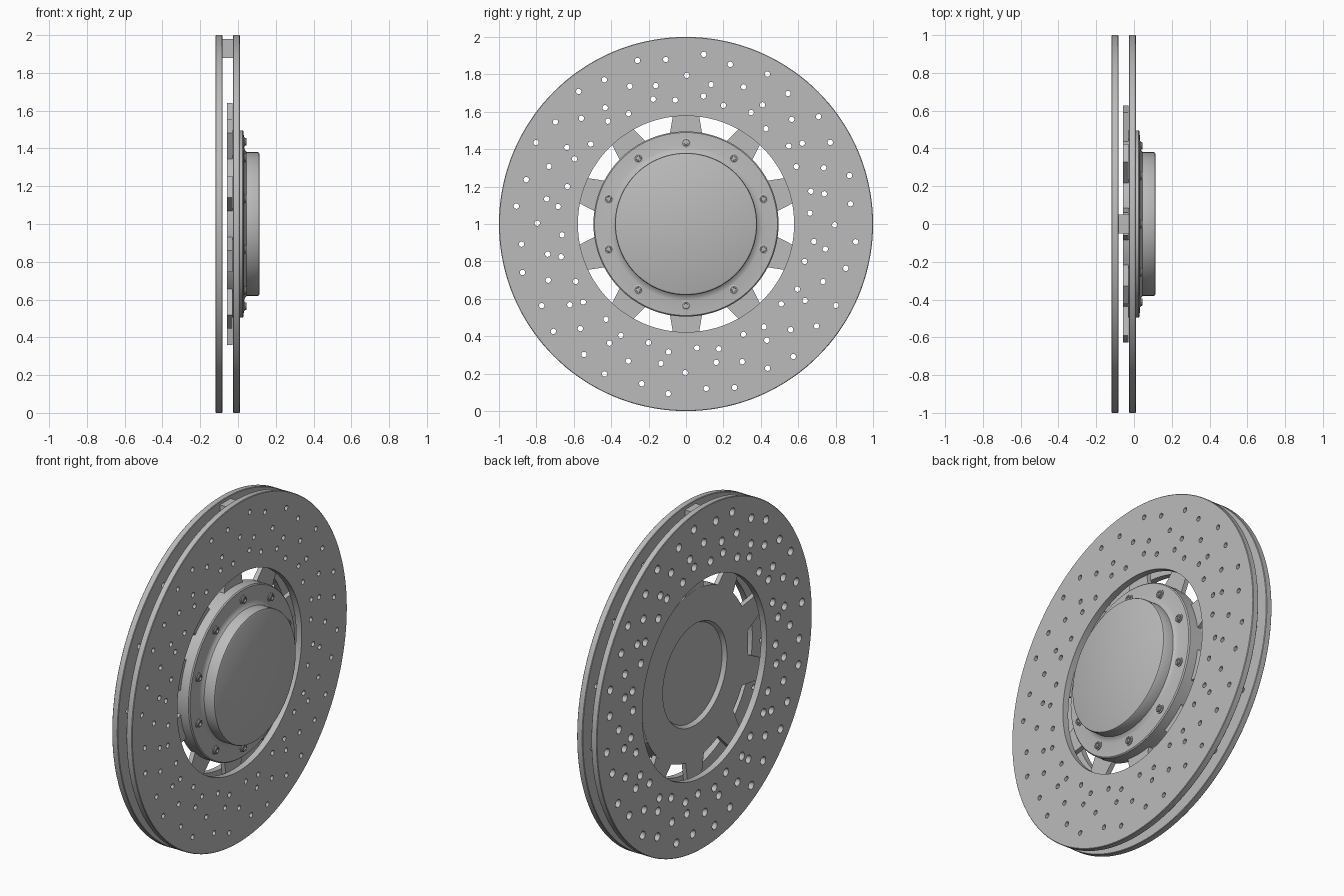
import bpy, bmesh, math
from mathutils import Vector, Matrix

if "Cube" in bpy.data.objects:
    bpy.data.objects.remove(bpy.data.objects["Cube"])

CENTRE = Vector((0, 0, 1))
steel = bpy.data.materials.new("steel_grey")
steel.diffuse_color = (0.5, 0.5, 0.5, 1)
steel.use_nodes = True
steel.node_tree.nodes["Principled BSDF"].inputs["Base Color"].default_value = steel.diffuse_color


def finish(bm, name, angle=30):
    bmesh.ops.remove_doubles(bm, verts=bm.verts, dist=1e-5)
    bmesh.ops.recalc_face_normals(bm, faces=bm.faces)
    me = bpy.data.meshes.new(name)
    bm.to_mesh(me)
    bm.free()
    me.materials.append(steel)
    ob = bpy.data.objects.new(name, me)
    bpy.context.collection.objects.link(ob)
    smooth(ob, angle)
    return ob


def smooth(ob, angle=30):
    bpy.ops.object.select_all(action='DESELECT')
    ob.select_set(True)
    bpy.context.view_layer.objects.active = ob
    bpy.ops.object.shade_smooth_by_angle(angle=math.radians(angle))


def polar(x, r, deg):
    a = math.radians(deg)
    return Vector((x, r * math.cos(a), 1 + r * math.sin(a)))


def lathe(bm, profile, steps, centre=CENTRE, closed=False):
    # spin (x, radius) points around an x-parallel axis
    vs = [bm.verts.new(centre + Vector((x, 0, r))) for x, r in profile]
    es = [bm.edges.new(p) for p in zip(vs, vs[1:])]
    if closed:
        es.append(bm.edges.new((vs[-1], vs[0])))
    bmesh.ops.spin(bm, geom=vs + es, cent=centre, axis=(1, 0, 0),
                   angle=2 * math.pi, steps=steps)


def prism(bm, outline, x0, x1, deg):
    # (y, z) outline extruded along x, turned around the disc axis
    rot = Matrix.Rotation(math.radians(deg), 3, 'X')
    a, b = [[bm.verts.new(CENTRE + rot @ Vector((x, y, z))) for y, z in outline]
            for x in (x0, x1)]
    bm.faces.new(a)
    bm.faces.new(b)
    n = len(a)
    for i in range(n):
        bm.faces.new((a[i], a[(i + 1) % n], b[(i + 1) % n], b[i]))


# drill pattern: two curved rows of three holes, repeated 16 times
ROW = [(0.912, 84), (0.795, 89.7), (0.665, 95),
       (0.886, 97), (0.757, 102.3), (0.69, 104.7)]


def drilled_disc(name, x0, x1, r_back, r_front):
    bm = bmesh.new()
    c = 0.003
    lathe(bm, [(x0, 0.578), (x0, 1 - c), (x0 + c, 1), (x1 - c, 1),
               (x1, 1 - c), (x1, 0.578)], 144, closed=True)
    disc = finish(bm, name)
    bm = bmesh.new()
    for k in range(16):
        for r, deg in ROW:
            p = polar(0, r, deg + 22.5 * k)
            slope = (r_front - r_back) / (x1 - x0)
            lathe(bm, [(x0 - 0.005, 0), (x0 - 0.005, r_back - 0.005 * slope),
                       (x1 + 0.005, r_front + 0.005 * slope), (x1 + 0.005, 0)], 14, p)
    cutter = finish(bm, name + "_cutter")
    mod = disc.modifiers.new("holes", 'BOOLEAN')
    mod.operation, mod.solver, mod.object = 'DIFFERENCE', 'EXACT', cutter
    bpy.ops.object.select_all(action='DESELECT')
    disc.select_set(True)
    bpy.context.view_layer.objects.active = disc
    bpy.ops.object.modifier_apply(modifier="holes")
    bpy.data.objects.remove(cutter)
    smooth(disc)


# two friction discs, the rear one with flared holes
drilled_disc("front_disc", -0.027, 0.01, 0.0145, 0.0145)
drilled_disc("rear_disc", -0.12, -0.083, 0.024, 0.0145)

# spacer block between the discs at the top
bm = bmesh.new()
prism(bm, [(-0.05, 0.88), (0.05, 0.88), (0.05, 0.98), (-0.05, 0.98)], -0.084, -0.026, 0)
finish(bm, "spacer_block")

# hub with flange, raised hat and shallow rear recess
bm = bmesh.new()
lathe(bm, [(-0.035, 0), (-0.035, 0.285), (-0.058, 0.298), (-0.058, 0.495),
           (0.024, 0.495), (0.03, 0.489), (0.032, 0.41), (0.036, 0.392),
           (0.046, 0.38), (0.105, 0.38), (0.111, 0.377), (0.115, 0.369),
           (0.115, 0)], 128)
finish(bm, "hub")

# ten tapered carrier teeth
bm = bmesh.new()
for k in range(10):
    prism(bm, [(-0.09, 0.46), (0.09, 0.46), (0.06, 0.64), (-0.06, 0.64)],
          -0.057, -0.03, 36 * k)
finish(bm, "carrier_teeth")

# ten socket bolts on the flange
bm = bmesh.new()
for k in range(10):
    lathe(bm, [(0.025, 0), (0.025, 0.026), (0.035, 0.026), (0.037, 0.02),
               (0.043, 0.02), (0.045, 0.018), (0.045, 0.012), (0.037, 0.011),
               (0.037, 0)], 18, polar(0, 0.435, 90 + 36 * k))
finish(bm, "flange_bolts")
